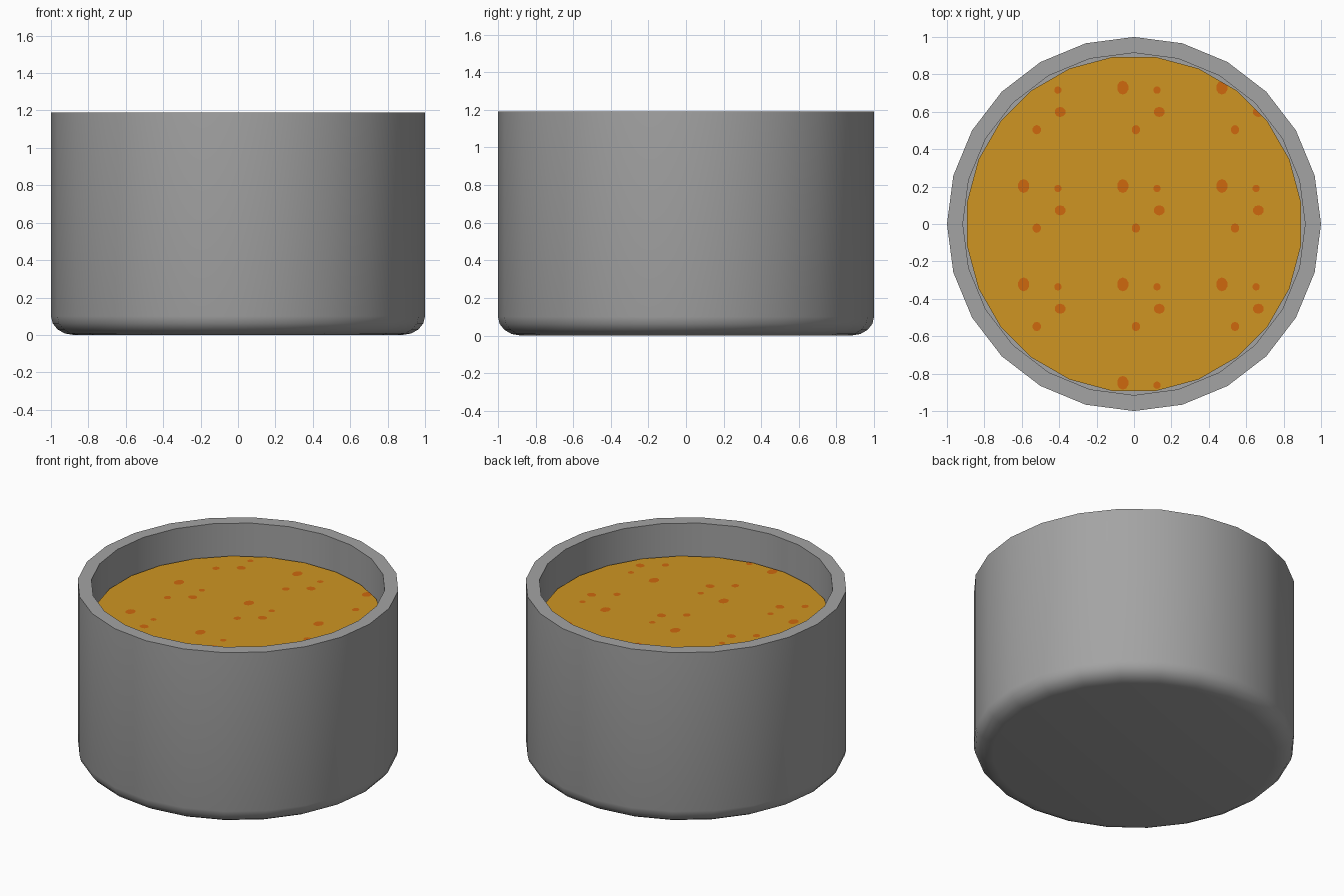
import bpy, bmesh, math

if "Cube" in bpy.data.objects:
    bpy.data.objects.remove(bpy.data.objects["Cube"])

SIDES = 24
TOP = 1.19
SOUP_R, SOUP_Z = 0.9, 0.97


def material(name, color):
    m = bpy.data.materials.new(name)
    m.diffuse_color = (*color, 1)
    m.use_nodes = True
    m.node_tree.nodes["Principled BSDF"].inputs["Base Color"].default_value = m.diffuse_color
    return m


def finish(name, bm, mat, smooth=False):
    bmesh.ops.recalc_face_normals(bm, faces=bm.faces)
    me = bpy.data.meshes.new(name)
    bm.to_mesh(me)
    bm.free()
    me.materials.append(mat)
    ob = bpy.data.objects.new(name, me)
    bpy.context.collection.objects.link(ob)
    if smooth:
        bpy.ops.object.select_all(action='DESELECT')
        ob.select_set(True)
        bpy.context.view_layer.objects.active = ob
        bpy.ops.object.shade_smooth_by_angle(angle=math.radians(40))
    return ob


def ring(bm, r, z, turn=0.0):
    return [bm.verts.new((r * math.cos(a), r * math.sin(a), z))
            for a in (math.tau * (i + turn) / SIDES for i in range(SIDES))]


grey = material("pot_grey", (0.37, 0.37, 0.37))
orange = material("soup_orange", (0.62, 0.30, 0.016))
dark_orange = material("spot_orange", (0.62, 0.14, 0.004))

# Pot: lathed profile with rounded base, flat rim and inner cavity
profile = [(0.88 + 0.12 * math.sin(t), 0.1 - 0.1 * math.cos(t))
           for t in (math.pi / 2 * i / 4 for i in range(5))]
profile += [(1, TOP), (0.915, TOP), (0.915, 0.09)]
bm = bmesh.new()
rings = [ring(bm, r, z) for r, z in profile]
for a, b in zip(rings, rings[1:]):
    for i in range(SIDES):
        j = (i + 1) % SIDES
        bm.faces.new((a[i], a[j], b[j], b[i]))
bm.faces.new(rings[0])
bm.faces.new(rings[-1])
finish("pot", bm, grey, smooth=True)

# Soup: solid disc turned half a side against the pot
bm = bmesh.new()
top, low = ring(bm, SOUP_R, SOUP_Z, 0.5), ring(bm, SOUP_R, SOUP_Z - 0.05, 0.5)
bm.faces.new(top)
bm.faces.new(low)
for i in range(SIDES):
    j = (i + 1) % SIDES
    bm.faces.new((top[i], top[j], low[j], low[i]))
finish("soup", bm, orange)

# Spots: one small pattern repeated on a grid, trimmed at the soup edge
pattern = [(-0.59, 0.203, 0.031, 0.037), (-0.407, 0.19, 0.02, 0.02),
           (-0.395, 0.073, 0.03, 0.027), (-0.52, -0.022, 0.023, 0.025)]
LIMIT = SOUP_R * math.cos(math.pi / SIDES)
bm = bmesh.new()
for col in range(3):
    for row in range(-2, 2):
        for x, y, rx, ry in pattern:
            cx, cy = x + 0.53 * col, y + 0.526 * row
            if math.hypot(cx, cy) > LIMIT + 0.005:
                continue
            vs = []
            for k in range(10):
                a = math.tau * (k + 0.5) / 10
                px, py = cx + rx * math.cos(a), cy + ry * math.sin(a)
                s = min(1, LIMIT / math.hypot(px, py))
                vs.append(bm.verts.new((px * s, py * s, SOUP_Z + 0.003)))
            f = bm.faces.new(vs)
            f.normal_update()
finish("soup_spots", bm, dark_orange)
